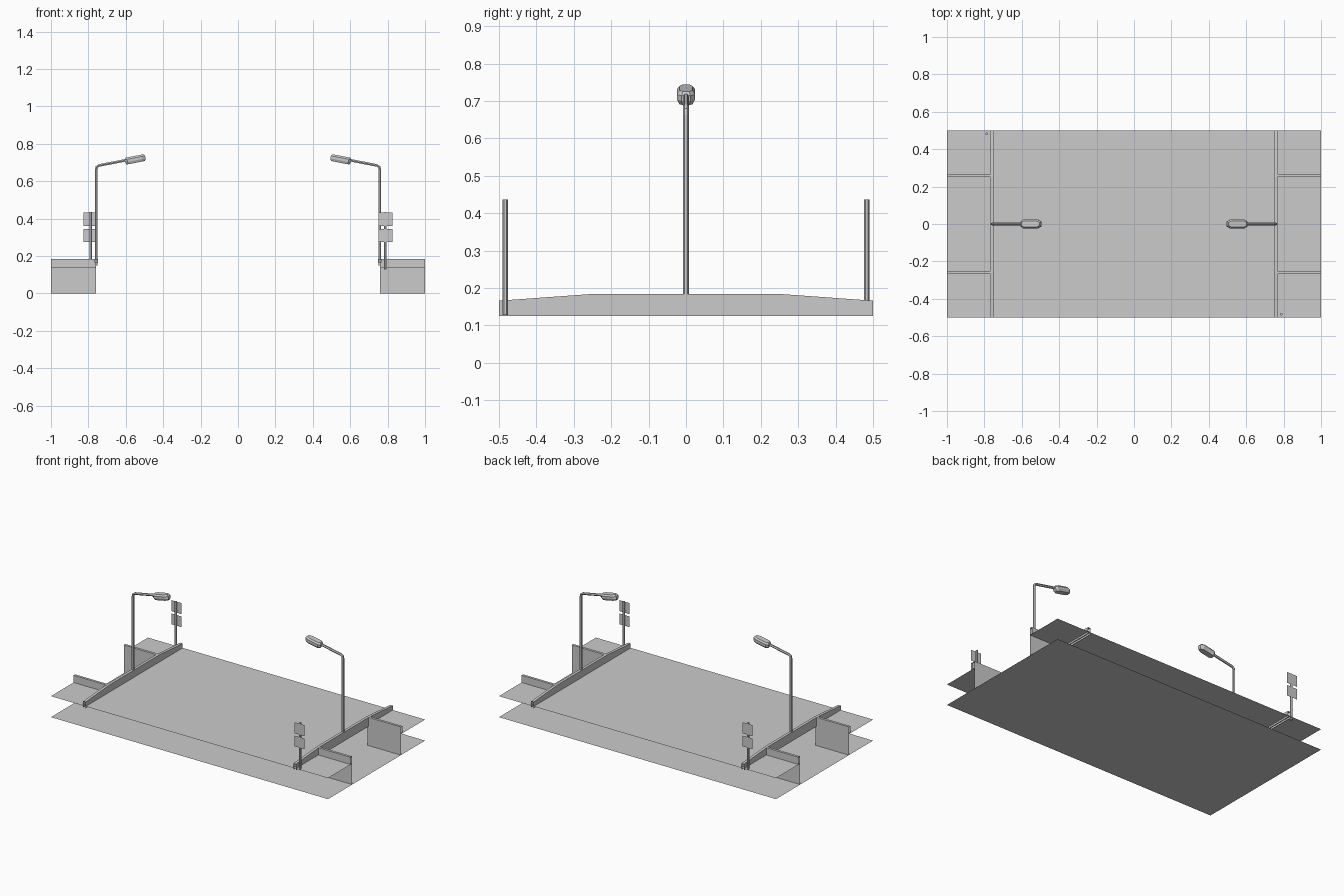
import bpy
from math import cos, sin, pi, radians
from mathutils import Vector

if "Cube" in bpy.data.objects:
    bpy.data.objects.remove(bpy.data.objects["Cube"])


def make(name, verts, faces):
    mesh = bpy.data.meshes.new(name)
    mesh.from_pydata([tuple(v) for v in verts], [], faces)
    mesh.update()
    obj = bpy.data.objects.new(name, mesh)
    bpy.context.collection.objects.link(obj)
    return obj


def spun(name, verts, faces):
    """Make a part and its copy turned half way round the z axis."""
    make(name + "_right", verts, faces)
    make(name + "_left", [(-v[0], -v[1], v[2]) for v in verts], faces)


def skin(rings, closed=True, caps=True):
    """Join rings of equal length into faces."""
    n = len(rings[0])
    verts = [v for r in rings for v in r]
    faces = []
    for i in range(len(rings) - 1):
        for j in range(n if closed else n - 1):
            k = (j + 1) % n
            faces.append((i * n + j, i * n + k, (i + 1) * n + k, (i + 1) * n + j))
    if caps:
        faces.append(tuple(reversed(range(n))))
        faces.append(tuple(range((len(rings) - 1) * n, len(rings) * n)))
    return verts, faces


def tube(path, radius, sides=6):
    """Sweep a ring along a path that stays in the xz plane."""
    pts = [Vector(p) for p in path]
    side = Vector((0, 1, 0))
    rings = []
    for i, p in enumerate(pts):
        t = (pts[min(i + 1, len(pts) - 1)] - pts[max(i - 1, 0)]).normalized()
        up = side.cross(t)
        rings.append([p + radius * (cos(2 * pi * j / sides) * side - sin(2 * pi * j / sides) * up)
                      for j in range(sides)])
    return skin(rings)


DECK, TOP, SLOT, BANK = 0.137, 0.184, 0.758, 0.251

# Water surface
make("water", [(-1, -.5, 0), (1, -.5, 0), (1, .5, 0), (-1, .5, 0)], [(0, 1, 2, 3)])

# Road deck with a channel opening on each side
make("road_deck_middle", [(x, y, DECK) for x, y in
     ((-SLOT, -.5), (SLOT, -.5), (SLOT, .5), (-SLOT, .5))], [(0, 1, 2, 3)])
for s, end in ((-1, "front"), (1, "back")):
    a, b = sorted((s * .5, s * BANK))
    spun("bank_" + end, [(SLOT, a, DECK), (1, a, DECK), (1, b, DECK), (SLOT, b, DECK)],
         [(0, 1, 2, 3)])

    # Channel wall with the parapet on top
    profile = ((.267, DECK), (.267, TOP), (BANK, TOP), (BANK, 0))
    rings = [[(x, s * y, z) for y, z in profile] for x in (SLOT, 1)]
    spun("channel_wall_" + end, *skin(rings, closed=False, caps=False))

# Bridge parapets, lower at both ends
rings = []
for y, z in ((-.5, .166), (-.25, TOP), (.25, TOP), (.5, .166)):
    rings.append([(.749, y, .125), (.749, y, z), (.767, y, z), (.767, y, .125)])
spun("bridge_parapet", *skin(rings, closed=False, caps=False))

# Street lamp poles with bent arms
spun("lamp_pole", *tube([(.758, 0, .15), (.758, 0, .662), (.755, 0, .676),
                         (.744, 0, .684), (.6, 0, .712)], .008))

# Lamp heads: stacked chamfered outlines, tilted upward
tilt = radians(11)
out = Vector((-cos(tilt), 0, sin(tilt)))
up = Vector((sin(tilt), 0, cos(tilt)))
rings = []
for h, k in ((-.019, .006), (-.006, 0), (.008, 0), (.018, .007)):
    a, b, w = -.056 + k, .056 - k, .024 - k
    outline = ((a, -w * .5), (a + .014, -w), (b - .02, -w), (b, -w * .5),
               (b, w * .5), (b - .02, w), (a + .014, w), (a, w * .5))
    rings.append([Vector((.55, 0, .717)) + u * out + Vector((0, -v, 0)) + h * up
                  for u, v in outline])
spun("lamp_head", *skin(rings))

# Sign posts, each with two flat plates
spun("sign_post", *tube([(.787, -.483, .128), (.787, -.483, .436)], .0075))
for name, lo, hi in (("lower", .275, .345), ("upper", .36, .432)):
    spun("sign_plate_" + name, [(.75, -.491, lo), (.825, -.491, lo),
                                (.825, -.491, hi), (.75, -.491, hi)], [(0, 1, 2, 3)])
